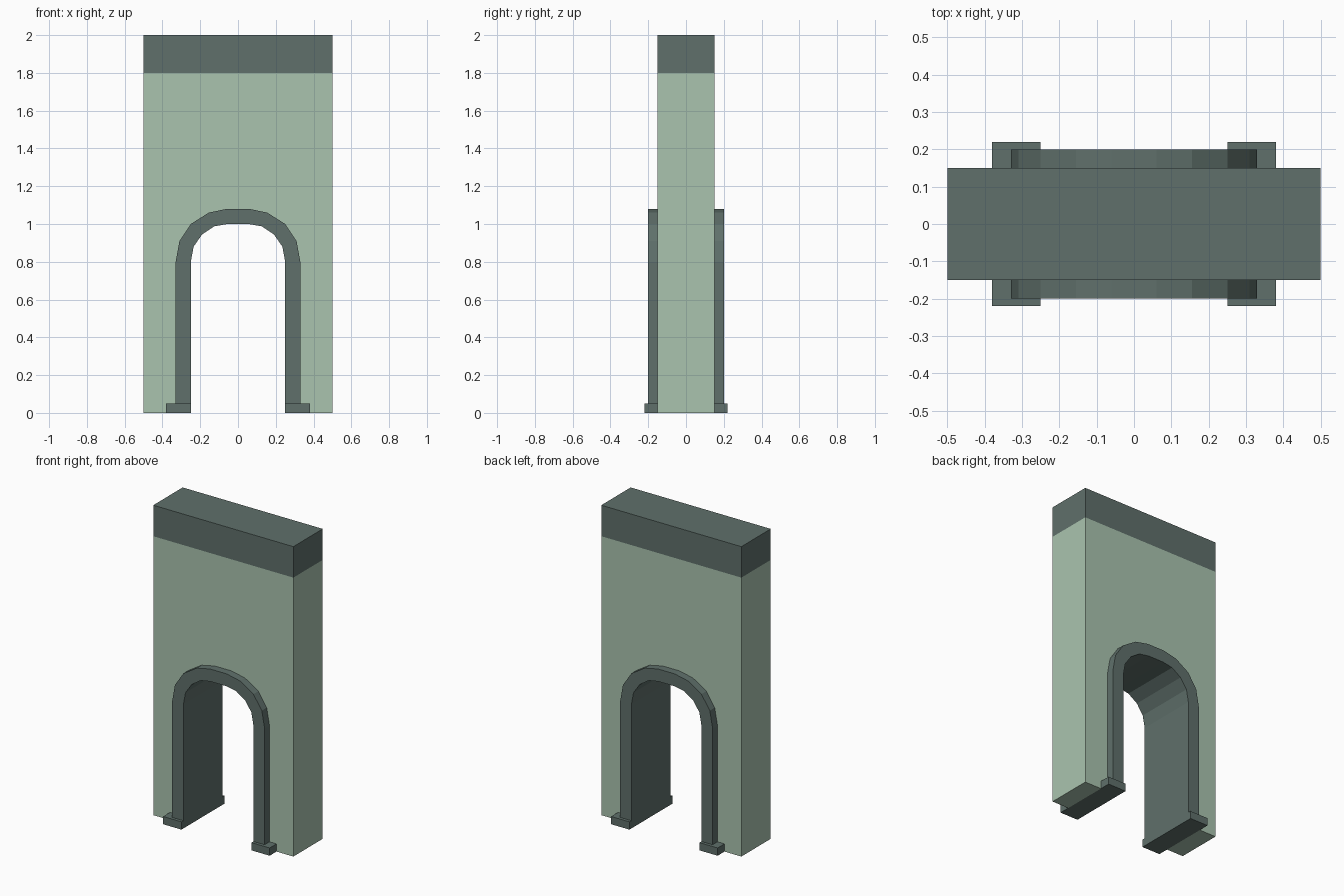
import bpy, bmesh
from mathutils import Vector

if "Cube" in bpy.data.objects:
    bpy.data.objects.remove(bpy.data.objects["Cube"])


def material(name, color):
    m = bpy.data.materials.new(name)
    m.diffuse_color = (*color, 1.0)
    m.use_nodes = True
    m.node_tree.nodes["Principled BSDF"].inputs["Base Color"].default_value = m.diffuse_color
    return m


GREEN = material("pale_green", (0.40, 0.55, 0.43))
DARK = material("dark_grey_green", (0.115, 0.162, 0.147))


def extruded(name, profile, half_depth, mat):
    """Extrude an x-z outline symmetrically along y."""
    bm = bmesh.new()
    face = bm.faces.new([bm.verts.new((x, -half_depth, z)) for x, z in profile])
    grown = bmesh.ops.extrude_face_region(bm, geom=[face], use_keep_orig=True)
    moved = [v for v in grown["geom"] if isinstance(v, bmesh.types.BMVert)]
    bmesh.ops.translate(bm, verts=moved, vec=Vector((0, 2 * half_depth, 0)))
    bmesh.ops.recalc_face_normals(bm, faces=bm.faces)
    mesh = bpy.data.meshes.new(name)
    bm.to_mesh(mesh)
    bm.free()
    mesh.materials.append(mat)
    obj = bpy.data.objects.new(name, mesh)
    bpy.context.collection.objects.link(obj)
    return obj


def mirrored(half):
    """Complete a right-hand outline into a full left-right path."""
    return half + [(-x, z) for x, z in reversed(half)]


FOOT = 0.05

# Right half of the arch outlines, from the foot up to the crown
inner = [(0.25, FOOT), (0.25, 0.8), (0.235, 0.88), (0.19, 0.945),
         (0.125, 0.988), (0.055, 1.0)]
outer = [(0.33, FOOT), (0.33, 0.8), (0.31, 0.91), (0.25, 1.0),
         (0.155, 1.06), (0.06, 1.08)]

# Wall with an opening that fits the trim and its feet
opening = mirrored([(0.38, 0.0), (0.38, FOOT)] + outer)
extruded("wall", [(-0.5, 0.0), (-0.5, 1.8), (0.5, 1.8), (0.5, 0.0)] + opening,
         0.15, GREEN)

# Top band
extruded("top_band", [(-0.5, 1.8), (0.5, 1.8), (0.5, 2.0), (-0.5, 2.0)],
         0.15, DARK)

# Arch trim lining the opening
extruded("arch_trim", mirrored(outer) + mirrored(inner)[::-1], 0.20, DARK)

# Feet under the trim
for side, s in (("left", -1), ("right", 1)):
    extruded(side + "_foot", [(s * 0.25, 0.0), (s * 0.38, 0.0),
                              (s * 0.38, FOOT), (s * 0.25, FOOT)], 0.22, DARK)
